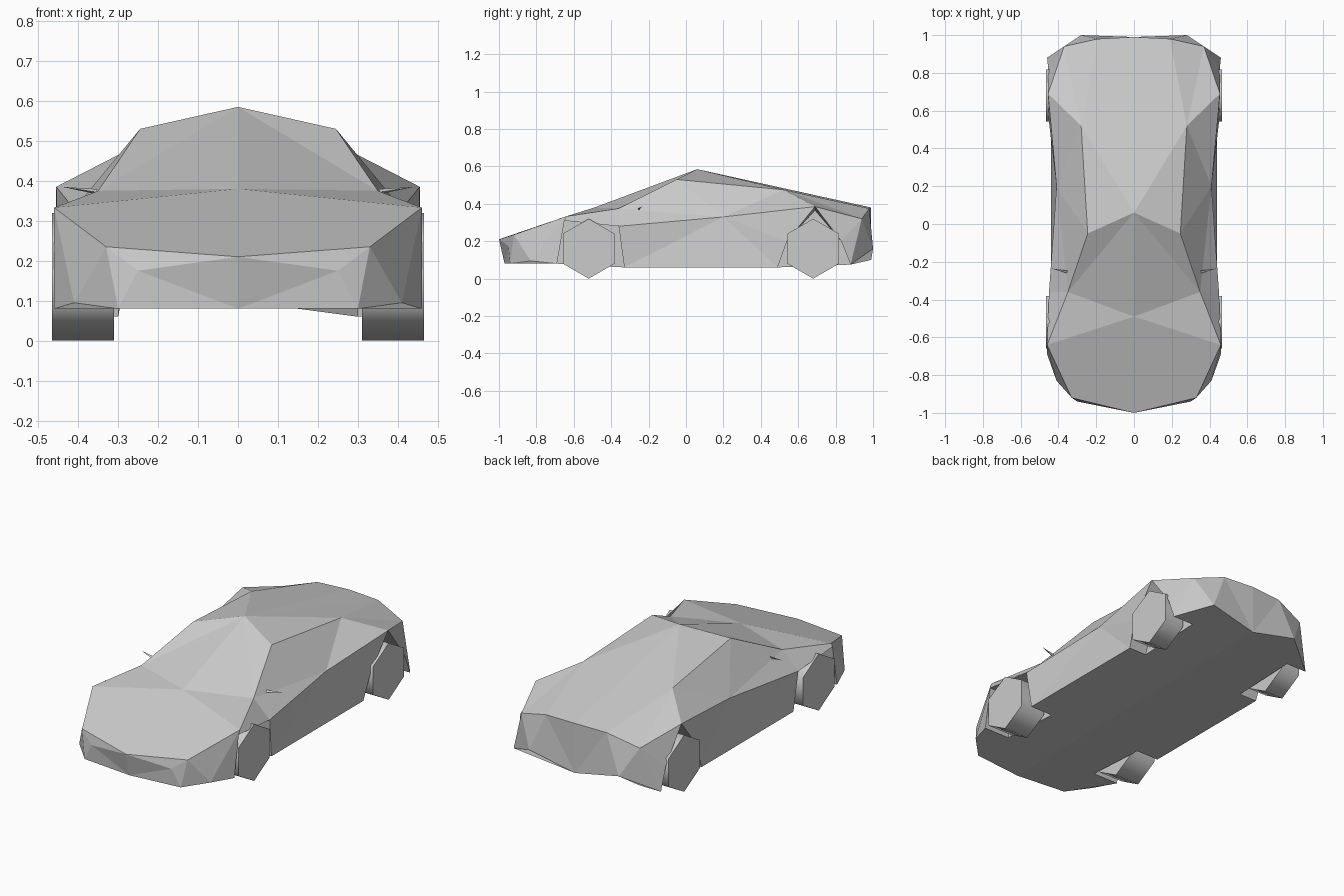
import bpy, bmesh, math
from mathutils import Matrix

cube = bpy.data.objects.get("Cube")
if cube:
    bpy.data.objects.remove(cube)

grey = bpy.data.materials.new("plain_grey")
grey.use_nodes = True
colour = (0.6, 0.6, 0.6, 1)
grey.diffuse_color = colour
grey.node_tree.nodes["Principled BSDF"].inputs["Base Color"].default_value = colour


def finish(bm, name):
    bmesh.ops.recalc_face_normals(bm, faces=bm.faces)
    mesh = bpy.data.meshes.new(name)
    bm.to_mesh(mesh)
    bm.free()
    mesh.materials.append(grey)
    obj = bpy.data.objects.new(name, mesh)
    bpy.context.collection.objects.link(obj)
    return obj


def mirrored_mesh(name, points, faces):
    """Build faces from named points on +x and again on -x, sharing the centre line."""
    bm = bmesh.new()
    centre = {k: bm.verts.new(p) for k, p in points.items() if p[0] == 0}
    for side in (1, -1):
        verts = {k: centre.get(k) or bm.verts.new((p[0] * side, p[1], p[2]))
                 for k, p in points.items()}
        for face in faces:
            bm.faces.new([verts[k] for k in face.split()])
    return finish(bm, name)


# Left half of the body shell
body = {
    # centre line
    "nose": (0, -1, .21), "chin": (0, -.97, .08), "cowl": (0, -.49, .38),
    "roof": (0, .06, .585), "tail": (0, .99, .38), "skirt": (0, .99, .1),
    # front end
    "hood": (.33, -.92, .235), "grille": (.25, -.95, .175), "lip": (.3, -.94, .08),
    "bumper": (.41, -.83, .095), "fender": (.46, -.64, .333),
    # cabin and sides
    "pillar": (.35, -.36, .375), "brow": (.245, -.05, .53), "rear_roof": (.28, .52, .475),
    "shoulder": (.455, .69, .385), "belt": (.41, .2, .33),
    # rear end
    "deck": (.19, .98, .375), "corner": (.37, .94, .32), "valance": (.28, 1, .16),
    # wheel arches
    "f1": (.46, -.69, .08), "f2": (.46, -.65, .31), "f3": (.45, -.36, .28), "f4": (.44, -.33, .06),
    "r1": (.44, .49, .06), "r2": (.45, .54, .2), "r3": (.455, .83, .2), "r4": (.46, .88, .075),
}
# Inner walls of the wheel wells
for key, x in (("f1", .3), ("f2", .3), ("f3", .3), ("f4", .3),
               ("r1", .33), ("r2", .33), ("shoulder", .33), ("r3", .33), ("r4", .33)):
    _, y, z = body[key]
    body[key + "i"] = (x, y, z - (.02 if key == "shoulder" else 0))

shell = [
    # hood, windscreen, roof and rear window
    "nose hood fender cowl", "cowl fender pillar", "cowl pillar roof", "pillar brow roof",
    "roof brow rear_roof", "roof rear_roof deck", "roof deck tail",
    "rear_roof shoulder corner", "rear_roof corner deck",
    # front fascia
    "nose grille hood", "nose chin grille", "grille lip hood", "grille chin lip",
    "hood lip bumper", "hood bumper fender", "fender bumper f1 f2",
    # sides
    "fender f2 f3 pillar", "pillar belt brow", "brow belt rear_roof", "rear_roof belt shoulder",
    "pillar f3 belt", "belt f3 f4", "belt f4 r1", "belt r1 r2", "belt r2 shoulder",
    "shoulder r3 corner", "r3 r4 corner",
    # tail
    "corner r4 valance", "corner valance deck", "deck valance skirt", "deck skirt tail",
    # floor
    "chin lip bumper f1 f1i f4i f4 r1 r1i r4i r4 valance skirt",
    # wheel wells
    "f1i f2i f3i f4i", "r1i r2i shoulderi r3i r4i",
]
for arch in (("f1", "f2", "f3", "f4"), ("r1", "r2", "shoulder", "r3", "r4")):
    shell += [f"{a} {b} {b}i {a}i" for a, b in zip(arch, arch[1:])]
mirrored_mesh("car_body", body, shell)

# Door mirrors: thin pointed blades
blade = {"a": (.33, -.25, .378), "b": (.33, -.268, .368), "c": (.36, -.25, .368), "tip": (.44, -.235, .385)}
mirrored_mesh("door_mirrors", blade, ["a b tip", "b c tip", "c a tip", "a c b"])

# Six-sided wheels with softly shaded treads
for end, y, inner in (("front", -.52, .31), ("rear", .68, .345)):
    for side, sign in (("left", 1), ("right", -1)):
        outer, radius = .465, .16
        bm = bmesh.new()
        bmesh.ops.create_cone(bm, cap_ends=True, segments=6, radius1=radius, radius2=radius,
                              depth=outer - inner)
        spin = Matrix.Rotation(math.pi / 2, 4, 'Y')
        bm.transform(Matrix.Translation((sign * (outer + inner) / 2, y, radius)) @ spin)
        # keep a corner pointing straight down
        if abs(min(v.co.z for v in bm.verts)) > .005:
            bmesh.ops.rotate(bm, verts=bm.verts, cent=(0, y, radius),
                             matrix=Matrix.Rotation(math.pi / 6, 3, 'X'))
        wheel = finish(bm, f"{end}_{side}_wheel")
        bpy.ops.object.select_all(action='DESELECT')
        wheel.select_set(True)
        bpy.context.view_layer.objects.active = wheel
        bpy.ops.object.shade_smooth_by_angle(angle=math.radians(70))
